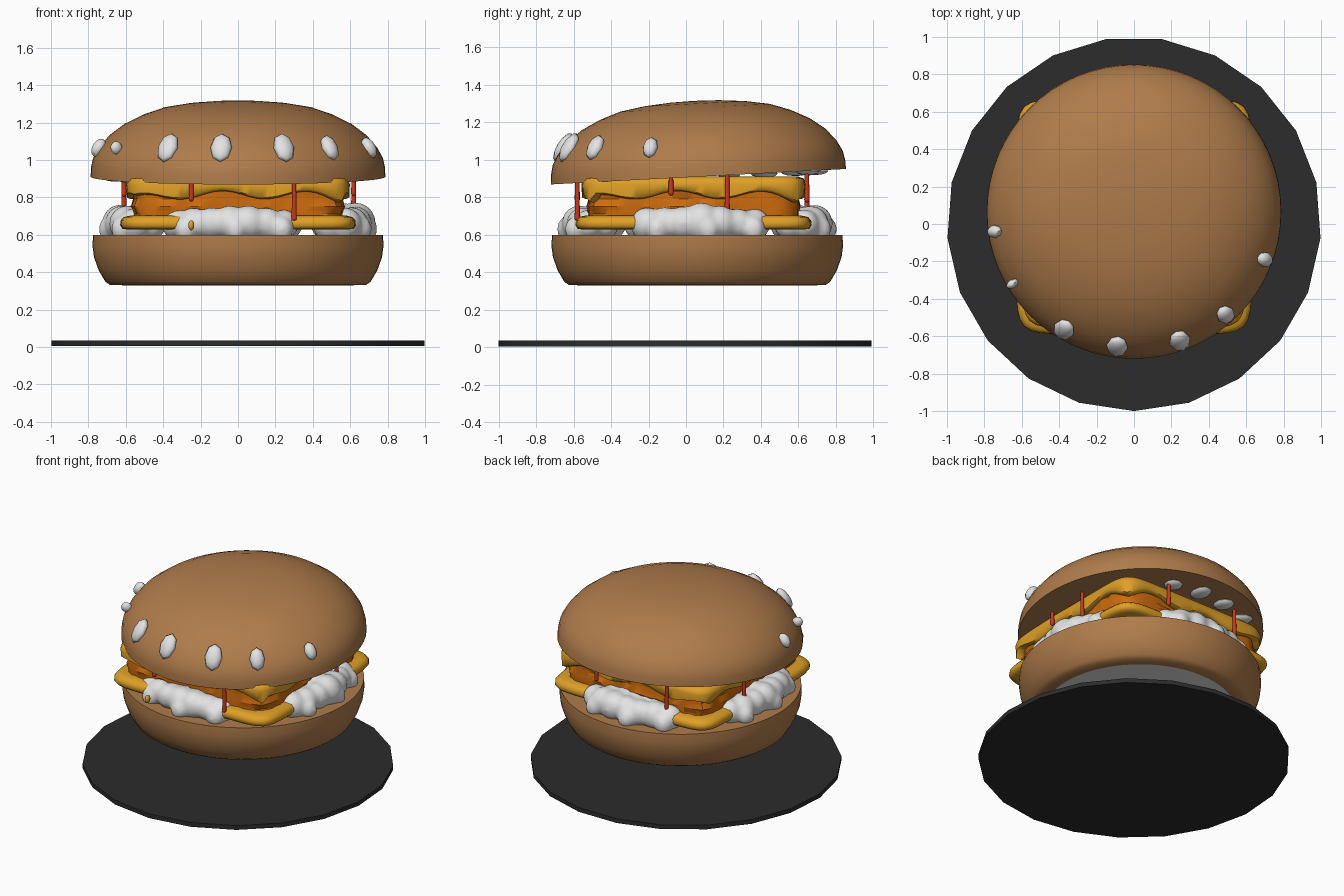
import bpy, bmesh, math, random
from mathutils import Vector, Matrix

random.seed(4)
if "Cube" in bpy.data.objects:
    bpy.data.objects.remove(bpy.data.objects["Cube"])


def material(name, r, g, b):
    m = bpy.data.materials.new(name)
    m.use_nodes = True
    m.diffuse_color = (r, g, b, 1)
    m.node_tree.nodes["Principled BSDF"].inputs["Base Color"].default_value = (r, g, b, 1)
    return m


BUN = material("toasted_bun", 0.43, 0.2, 0.07)
CHEESE = material("cheese_yellow", 0.74, 0.35, 0.02)
PATTY = material("patty_orange", 0.62, 0.15, 0.004)
WHITE = material("creamy_white", 0.77, 0.77, 0.77)
RED = material("red_sauce", 0.6, 0.04, 0.01)
BLACK = material("plate_black", 0.025, 0.025, 0.025)


def finish(name, bm, mats, angle=40):
    bmesh.ops.recalc_face_normals(bm, faces=bm.faces)
    me = bpy.data.meshes.new(name)
    bm.to_mesh(me)
    bm.free()
    for m in mats:
        me.materials.append(m)
    ob = bpy.data.objects.new(name, me)
    bpy.context.collection.objects.link(ob)
    bpy.ops.object.select_all(action='DESELECT')
    ob.select_set(True)
    bpy.context.view_layer.objects.active = ob
    bpy.ops.object.shade_smooth_by_angle(angle=math.radians(angle))
    return ob


def circle(n, phase=0):
    return [(math.cos(phase + math.tau * i / n), math.sin(phase + math.tau * i / n)) for i in range(n)]


def rounded_square(n, power=10):
    pts = []
    for c, s in circle(n):
        r = (abs(c) ** power + abs(s) ** power) ** (-1 / power)
        pts.append((c * r, s * r))
    return pts


def loft(name, outline, rings, mats, shift=None, angle=40, base_mat=0):
    """Stack scaled copies of an outline; shift(x, y, level) moves each point."""
    bm = bmesh.new()
    rows = []
    for level, (size, z) in enumerate(rings):
        row = []
        for x, y in outline:
            d = shift(x, y, level) if shift else Vector()
            row.append(bm.verts.new(Vector((x * size, y * size, z)) + d))
        rows.append(row)
    n = len(outline)
    for a, b in zip(rows, rows[1:]):
        for i in range(n):
            j = (i + 1) % n
            bm.faces.new((a[i], a[j], b[j], b[i]))
    bm.faces.new(rows[0][::-1]).material_index = base_mat
    bm.faces.new(rows[-1])
    return finish(name, bm, mats, angle)


def ellipsoid(bm, centre, scale, rot=None, u=16, v=10):
    mat = Matrix.Translation(centre) @ (rot or Matrix()) @ Matrix.Diagonal((*scale, 1))
    bmesh.ops.create_uvsphere(bm, u_segments=u, v_segments=v, radius=1, matrix=mat)


# Plate
loft("plate", circle(21, -math.pi / 2), [(1, 0.005), (1, 0.035)], [BLACK])

# Bottom bun with a pale underside
bun_y = 0.06
bottom = loft("bottom_bun", circle(64),
              [(0.62, 0.33), (0.685, 0.332), (0.71, 0.35), (0.745, 0.41), (0.77, 0.48),
               (0.778, 0.54), (0.775, 0.6)], [BUN, WHITE], base_mat=1)
bottom.location.y = bun_y

# Domed top bun, tipped slightly forward
top = loft("top_bun", circle(64),
           [(0.788, 0), (0.786, 0.05), (0.775, 0.1), (0.745, 0.155), (0.69, 0.22), (0.61, 0.28),
            (0.51, 0.33), (0.4, 0.368), (0.27, 0.39), (0.13, 0.402), (0.02, 0.405)], [BUN])
top.location = (0, 0.067, 0.91)
top.rotation_euler.x = math.radians(3)

# Seeds pressed into the front of the top bun: x, y, size
bm = bmesh.new()
for x, y, size in [(-0.745, -0.04, 0.6), (-0.65, -0.32, 0.4), (-0.375, -0.565, 1),
                   (-0.09, -0.655, 1), (0.245, -0.625, 1), (0.49, -0.485, 0.85), (0.7, -0.19, 0.7)]:
    out = Vector((x, y - bun_y, 0)).normalized()
    normal = out + Vector((0, 0, 0.6))
    rot = normal.to_track_quat('Z', 'Y').to_matrix().to_4x4()
    ellipsoid(bm, (x, y, 1.065), (0.058 * size, 0.088 * size, 0.035), rot, 8, 6)
finish("seeds", bm, [WHITE], 60)

# Square filling: patty between two cheese slices
stack_y = 0.04


def rough(x, y, level):
    return Vector((random.uniform(-1, 1), random.uniform(-1, 1), 0)) * 0.008


def droop(x, y, level):
    if level > 2:
        return Vector()
    along = x if abs(y) > abs(x) else y
    corner = min(abs(x), abs(y)) ** 6
    wave = 0.022 * math.cos(8 * (along - 0.25)) + 0.04 * corner
    return Vector((0, 0, -wave))


square = rounded_square(120)
slices = [
    loft("patty", square, [(0.54, 0.64), (0.56, 0.67), (0.555, 0.71), (0.565, 0.75), (0.555, 0.79),
                           (0.56, 0.83), (0.53, 0.86)], [PATTY], rough, 30),
    loft("lower_cheese", square, [(0.59, 0.628), (0.618, 0.632), (0.63, 0.65), (0.628, 0.675),
                                  (0.612, 0.695), (0.58, 0.702)], [CHEESE], angle=60),
    loft("upper_cheese", square, [(0.54, 0.825), (0.575, 0.812), (0.595, 0.822), (0.598, 0.87),
                                  (0.588, 0.9), (0.56, 0.91)], [CHEESE], droop, 60),
]
for ob in slices:
    ob.location.y = stack_y

# Creamy sauce: one lumpy tongue bulging from each side
bm = bmesh.new()
for side in range(4):
    middle = math.radians(-94 + 90 * side + (6 if side else 0))
    for i in range(7):
        a = middle + math.radians(-27 + 9 * i)
        end = abs(i - 3) / 3
        r = random.uniform(0.088, 0.108) - 0.012 * end
        for reach in (0.63, 0.54):
            ellipsoid(bm, (reach * math.cos(a), bun_y + reach * math.sin(a), 0.665 - 0.01 * end),
                      (r, r, r))
    # Small drips resting on the bun rim
    for offset in (-20, 3, 24):
        a = middle + math.radians(offset)
        ellipsoid(bm, (0.69 * math.cos(a), bun_y + 0.69 * math.sin(a), 0.63), (0.06, 0.06, 0.07))
sauce = finish("creamy_sauce", bm, [WHITE])
remesh = sauce.modifiers.new("Blend", 'REMESH')
remesh.mode = 'VOXEL'
remesh.voxel_size = 0.017
remesh.use_smooth_shade = True
soften = sauce.modifiers.new("Soften", 'SMOOTH')
soften.iterations = 5

# Thin sauce dabs under the top bun
bm = bmesh.new()
for i in range(9):
    a = math.radians(70 + 19 * i)
    r = random.uniform(0.58, 0.66)
    y = bun_y + r * math.sin(a)
    ellipsoid(bm, (r * math.cos(a), y, 0.905 + 0.052 * y),
              (random.uniform(0.06, 0.1), 0.06, 0.022), Matrix.Rotation(a, 4, 'Z'), 10, 6)
finish("upper_sauce_dabs", bm, [WHITE])

# Cheese fleck on the front sauce
bm = bmesh.new()
ellipsoid(bm, (-0.25, -0.655, 0.65), (0.016, 0.02, 0.027))
finish("cheese_fleck", bm, [CHEESE])

# Red drips hanging from the top bun: x, y, lower end
bm = bmesh.new()
for x, y, low in [(0.3, -0.58, 0.69), (-0.25, -0.58, 0.795), (0.618, 0.22, 0.72), (0.618, -0.08, 0.825),
                  (-0.61, 0.22, 0.74), (-0.61, -0.2, 0.82), (-0.3, 0.645, 0.72), (0.25, 0.645, 0.79)]:
    high = 0.93 + 0.052 * y
    bmesh.ops.create_cone(bm, cap_ends=True, segments=10, radius1=0.014, radius2=0.011, depth=high - low,
                          matrix=Matrix.Translation((x, y, (high + low) / 2)))
    ellipsoid(bm, (x, y, low), (0.015, 0.015, 0.018), None, 10, 6)
finish("red_drips", bm, [RED])
